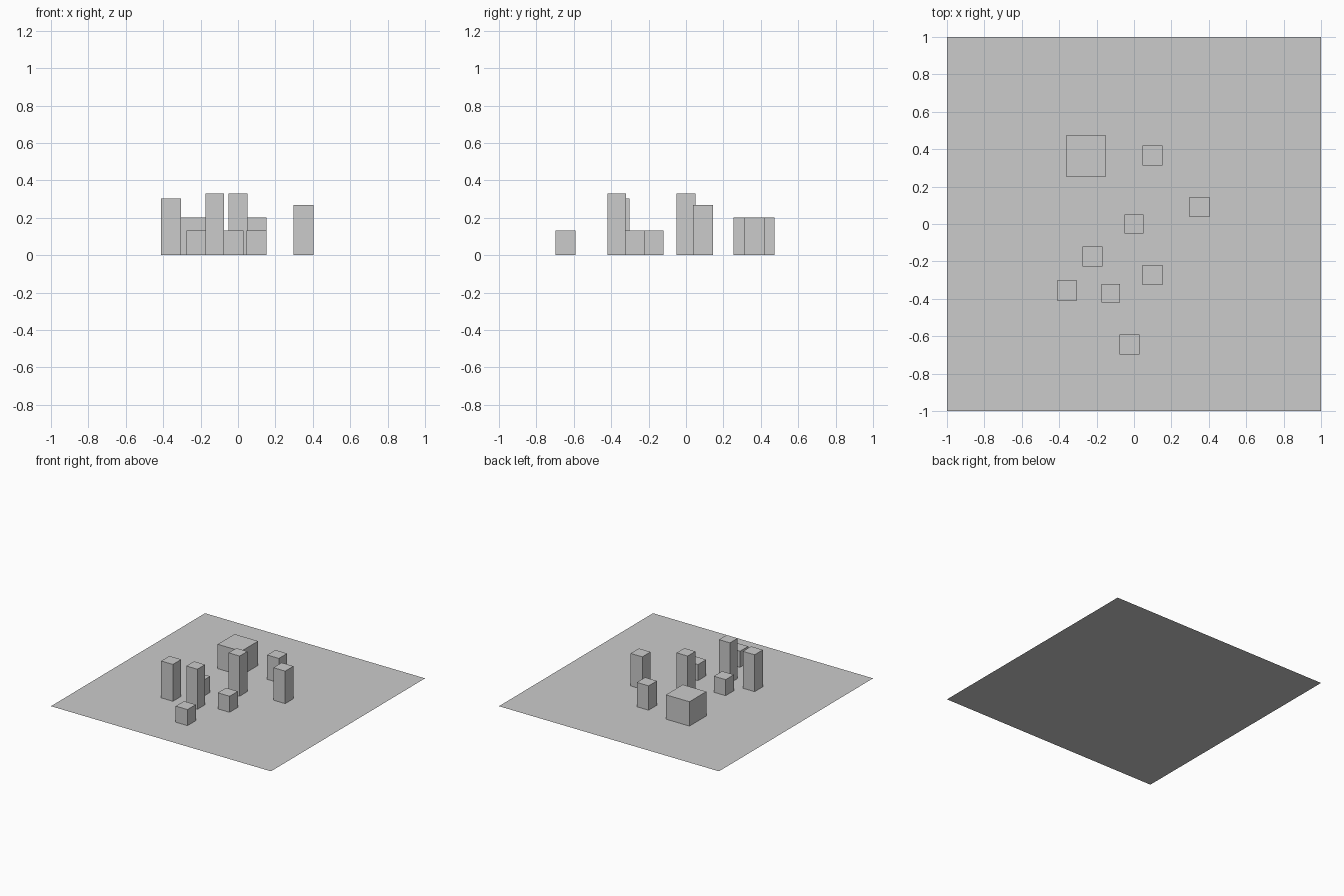
import bpy

if "Cube" in bpy.data.objects:
    bpy.data.objects.remove(bpy.data.objects["Cube"])


def block(name, x, y, width, depth, height):
    """Upright box standing on the ground sheet."""
    bpy.ops.mesh.primitive_cube_add(size=1, location=(x, y, height / 2))
    ob = bpy.context.object
    ob.name = name
    ob.scale = (width, depth, height)
    bpy.ops.object.transform_apply(location=False, rotation=False, scale=True)
    return ob


# flat base sheet
bpy.ops.mesh.primitive_plane_add(size=2, location=(0, 0, 0))
bpy.context.object.name = "base_sheet"

# wide block at the back left
block("wide_block", -0.256, 0.364, 0.214, 0.219, 0.2)

# slimmest, tallest pillars
for i, (x, y) in enumerate([(0.0, 0.0), (-0.125, -0.371)]):
    block(f"tall_pillar_{i + 1}", x, y, 0.1, 0.1, 0.33)

# square pillars of varied height
W = 0.107
for i, (x, y, h) in enumerate([(-0.359, -0.355, 0.303),
                               (0.349, 0.091, 0.267),
                               (0.1, 0.365, 0.2)]):
    block(f"pillar_{i + 1}", x, y, W, W, h)

# low blocks
for i, (x, y) in enumerate([(-0.223, -0.173), (0.098, -0.272), (-0.024, -0.644)]):
    block(f"low_block_{i + 1}", x, y, W, W, 0.132)
